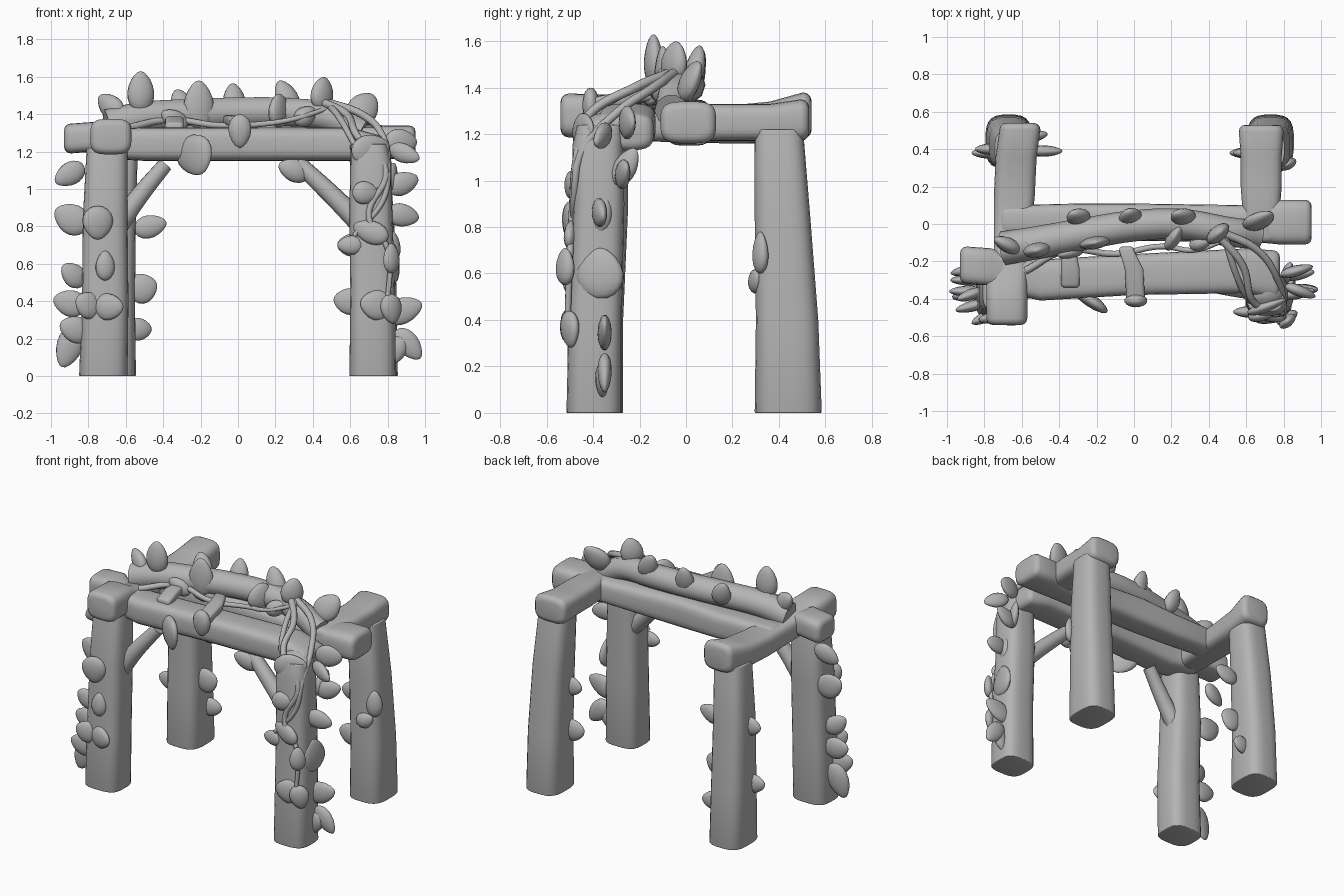
import bpy, bmesh
from math import cos, sin, pi, radians
from mathutils import Matrix, Vector

cube = bpy.data.objects.get("Cube")
if cube:
    bpy.data.objects.remove(cube, do_unlink=True)

CM = 0.01  # layout values below are in hundredths of a unit

grey = bpy.data.materials.new("stone_grey")
grey.use_nodes = True
tone = (0.46, 0.46, 0.46, 1)
grey.diffuse_color = tone
grey.node_tree.nodes["Principled BSDF"].inputs["Base Color"].default_value = tone


def finish(name, bm):
    """Turn a bmesh into a smooth-shaded grey object."""
    bmesh.ops.recalc_face_normals(bm, faces=bm.faces)
    mesh = bpy.data.meshes.new(name)
    bm.to_mesh(mesh)
    bm.free()
    mesh.materials.append(grey)
    obj = bpy.data.objects.new(name, mesh)
    bpy.context.collection.objects.link(obj)
    bpy.ops.object.select_all(action='DESELECT')
    obj.select_set(True)
    bpy.context.view_layer.objects.active = obj
    bpy.ops.object.shade_smooth_by_angle(angle=radians(60))


def timber(name, axis, sections, inset=3.5, power=0.55):
    """Loft rounded square sections (along, u, v, half_u, half_v) with rounded ends."""

    def soften(value):
        return (abs(value) ** power) * (1 if value > 0 else -1)

    def end(section, direction):
        t, u, v, a, b = section
        rings = []
        for angle in (0, 30, 60, 90):
            shrink = inset * (1 - sin(radians(angle)))
            depth = inset * (1 - cos(radians(angle)))
            rings.append((t + direction * depth, u, v, a - shrink, b - shrink))
        return rings

    full = end(sections[0], 1) + list(sections[1:-1]) + end(sections[-1], -1)[::-1]
    bm = bmesh.new()
    rings = []
    for t, u, v, a, b in full:
        ring = []
        for i in range(24):
            angle = 2 * pi * (i + 0.5) / 24
            p, q = u + a * soften(cos(angle)), v + b * soften(sin(angle))
            co = {'x': (t, p, q), 'y': (p, t, q), 'z': (p, q, t)}[axis]
            ring.append(bm.verts.new(Vector(co) * CM))
        rings.append(ring)
    for low, high in zip(rings, rings[1:]):
        for i in range(24):
            j = (i + 1) % 24
            bm.faces.new((low[i], low[j], high[j], high[i]))
    bm.faces.new(rings[0])
    bm.faces.new(rings[-1])
    finish(name, bm)


def vine(name, points, radius, taper=0.6):
    """Round stem along a smooth path."""
    curve = bpy.data.curves.new(name, 'CURVE')
    curve.dimensions = '3D'
    curve.bevel_depth = radius * CM
    curve.bevel_resolution = 3
    curve.resolution_u = 8
    curve.use_fill_caps = True
    spline = curve.splines.new('BEZIER')
    spline.bezier_points.add(len(points) - 1)
    for i, (bp, co) in enumerate(zip(spline.bezier_points, points)):
        bp.co = Vector(co) * CM
        bp.handle_left_type = bp.handle_right_type = 'AUTO'
        bp.radius = 1 - (1 - taper) * i / (len(points) - 1)
    curve.materials.append(grey)
    obj = bpy.data.objects.new(name, curve)
    bpy.context.collection.objects.link(obj)


def leaves(name, specs, thick=3, lean=0):
    """Fat blunt leaves: x, y, z, tip angle from up, turn about z, half length, half width."""
    bm = bmesh.new()
    for x, y, z, tip, turn, length, width in specs:
        made = bmesh.ops.create_uvsphere(bm, u_segments=14, v_segments=10, radius=1)
        place = (Matrix.Translation(Vector((x, y, z)) * CM)
                 @ Matrix.Rotation(radians(turn), 4, 'Z')
                 @ Matrix.Rotation(radians(-lean), 4, 'X')
                 @ Matrix.Rotation(radians(tip), 4, 'Y'))
        for vert in made['verts']:
            p = vert.co
            side = 1.04 - 0.16 * p.z - 0.1 * p.z * p.z
            vert.co = place @ (Vector((p.x * width * side, p.y * thick * (1 - 0.2 * p.z),
                                       p.z * length)) * CM)
    finish(name, bm)


# Four posts
timber("front_right_post", 'z', [(0, -72, -39, 13, 12), (40, -71, -39, 12.5, 12),
                                 (85, -71, -37, 12, 12), (122, -70, -36, 11, 11)], 0.5, 0.62)
timber("front_left_post", 'z', [(0, 72, -39.5, 12.5, 12), (45, 72, -39, 12, 11.5),
                                (90, 71, -37.5, 11.5, 11), (115, 71, -38, 11, 11),
                                (124, 70, -37, 10, 10)], 0.5, 0.62)
leaves("front_left_post_cap", [(70, -36, 123, 0, 0, 6, 10)], 9)
for side, label in ((-1, "right"), (1, "left")):
    x = 73 if side > 0 else 67
    timber("back_" + label + "_post", 'z',
           [(0, side * x, 44, 12.5, 14.5), (40, side * x, 43.5, 12, 13.5),
            (85, side * (x - 1), 41.5, 11.5, 12), (122, side * (x - 3), 40, 10.5, 10.5)],
           0.5, 0.62)

# Beams with swollen ends
timber("front_beam", 'x', [(-93, -22, 127, 10, 8), (-76, -23, 128, 10, 8),
                           (-68, -27, 124, 10, 8), (-50, -30, 124, 11, 9),
                           (0, -27, 124, 11, 9), (60, -25, 124, 12, 9), (78, -27, 121, 13, 8)])
timber("back_beam", 'x', [(-72, 2, 125, 8, 8), (-30, 2, 124, 9, 9), (0, 1, 125, 10, 10),
                          (68, 0, 124, 10, 8), (78, 1, 125, 12, 9), (95, 1, 125, 12, 9)])
timber("right_side_beam", 'y', [(-54, -68, 128, 11, 9.5), (-32, -68, 128, 11, 9),
                                (-24, -66, 125, 9, 8), (15, -64, 124, 11, 8),
                                (36, -63, 125, 11, 9), (54, -61, 128, 11, 10)])
timber("left_side_beam", 'y', [(-10, 68, 125, 9, 8), (20, 68, 125, 11, 8),
                               (36, 68, 125, 11, 8), (53, 68, 126, 12, 9)])

# Diagonal braces
vine("right_brace", [(-66, -35, 78), (-53, -34, 96), (-39, -31, 113)], 6, 0.7)
vine("left_brace", [(67, -35, 80), (50, -33, 97), (32, -30, 114)], 6, 0.75)

# Thick stem lying along the top, and its thin shoots
vine("top_stem", [(-70, -13, 134), (-52, -10, 138), (-25, -5, 140), (0, -1, 141),
                  (25, 0, 141), (50, -4, 138), (66, -6, 130)], 9, 0.85)
vine("outer_shoot", [(44, -5, 147), (58, -22, 140), (64, -42, 128), (79, -47, 110),
                     (70, -49, 85), (80, -50, 68), (80, -51, 38)], 2.2)
vine("inner_shoot", [(46, -4, 147), (66, -14, 140), (77, -30, 129), (80, -45, 112),
                     (78, -48, 95), (62, -48, 75)], 2.2)
vine("corner_shoot", [(48, -5, 146), (55, -28, 137), (61, -40, 126), (74, -48, 100)], 2)
vine("beam_shoot", [(-58, -25, 133), (-36, -14, 137), (-10, -16, 134), (15, -12, 135),
                    (32, -14, 138), (50, -8, 144)], 2)

# Leaves along the top
leaves("upright_top_leaves", [(-52, -14, 152, 0, 10, 11, 7), (-68, -11, 144, -50, -25, 9, 6),
                              (45, -5, 151, 10, 40, 9, 7), (22, -6, 142, 0, 60, 9, 9),
                              (36, -10, 139, 60, 20, 7, 5), (-56, -10, 141, 60, -30, 8, 5)], 4)
leaves("leaning_top_leaves", [(-30, 4, 145, -15, 15, 9, 6), (-2, 4, 147, 0, 15, 10, 6),
                              (26, 4, 149, -20, 15, 10, 6), (67, 2, 143, 40, 15, 10, 8)], 4, 18)
leaves("beam_leaves", [(-21, -10, 145, 0, 10, 13, 8), (-23, -41, 118, 155, -35, 11, 11),
                       (30, -33, 110, -70, 15, 9, 6), (-34, -15, 137, -60, 15, 8, 5),
                       (-20, -8, 133, 90, 0, 9, 5)], 3.5)

# Long leaves folded over the front beam
timber("side_folded_leaf", 'y', [(-34, -34, 133, 5, 3), (-24, -34, 136, 5, 3),
                                 (-13, -35, 136, 4, 2.5)], 2)
timber("middle_folded_leaf", 'y', [(-44, 1, 132, 5, 3.5), (-24, 0, 136, 5, 3),
                                   (-12, -4, 137, 4, 2.5)], 2)
leaves("middle_folded_leaf_tip", [(1, -41, 131, 180, 0, 9, 6)], 3.5)

# Leaves on the posts
leaves("front_right_post_leaves", [
    (-90, -25, 108, -120, 10, 9, 6), (-89, -30, 84, -60, 0, 10, 8),
    (-75, -50, 82, 180, 10, 9, 8), (-88, -38, 54, -50, 20, 8, 6),
    (-90, -36, 39, -75, 0, 9, 7), (-90, -38, 16, 200, 10, 12, 7),
    (-80, -50, 38, -60, 25, 8, 7), (-69, -51, 37, 90, -15, 8, 7),
    (-71, -50, 59, 0, 10, 8, 5), (-87, -44, 25, -70, 15, 9, 7)])
leaves("front_left_post_leaves", [
    (87, -25, 125, 90, 15, 9, 7), (88, -27, 103, 70, 10, 9, 6),
    (88, -37, 86, 100, 10, 9, 6), (83, -37, 60, 0, 80, 11, 10),
    (88, -35, 35, 70, 0, 11, 7), (91, -35, 17, 140, 0, 10, 6), (85, -36, 14, 200, 0, 8, 5),
    (81, -36, 85, 10, 80, 8, 4), (68, -49, 98, 90, 10, 7, 6),
    (71, -49, 77, -70, -10, 10, 6), (74, -50, 38, -80, 15, 9, 8),
    (82, -50, 36, 170, 30, 8, 6), (60, -47, 70, -90, 0, 7, 5),
    (82, -52, 63, 0, 40, 8, 5), (71, -44, 121, 80, 20, 11, 8),
    (82, -26, 106, 30, 70, 9, 5), (89, -36, 119, 110, -20, 9, 5)])
leaves("back_post_leaves", [
    (-47, 39, 80, 75, 0, 9, 6), (-51, 39, 47, 70, 0, 8, 8),
    (-53, 47, 25, 90, 10, 7, 6), (-79, 38, 40, -80, 0, 8, 6),
    (-78, 40, 80, -90, 0, 7, 6), (60, 38, 70, -90, 0, 7, 6),
    (59, 38, 40, -80, 0, 8, 7), (82, 32, 69, 0, 25, 9, 5), (76, 30, 57, 60, 10, 6, 5)])
